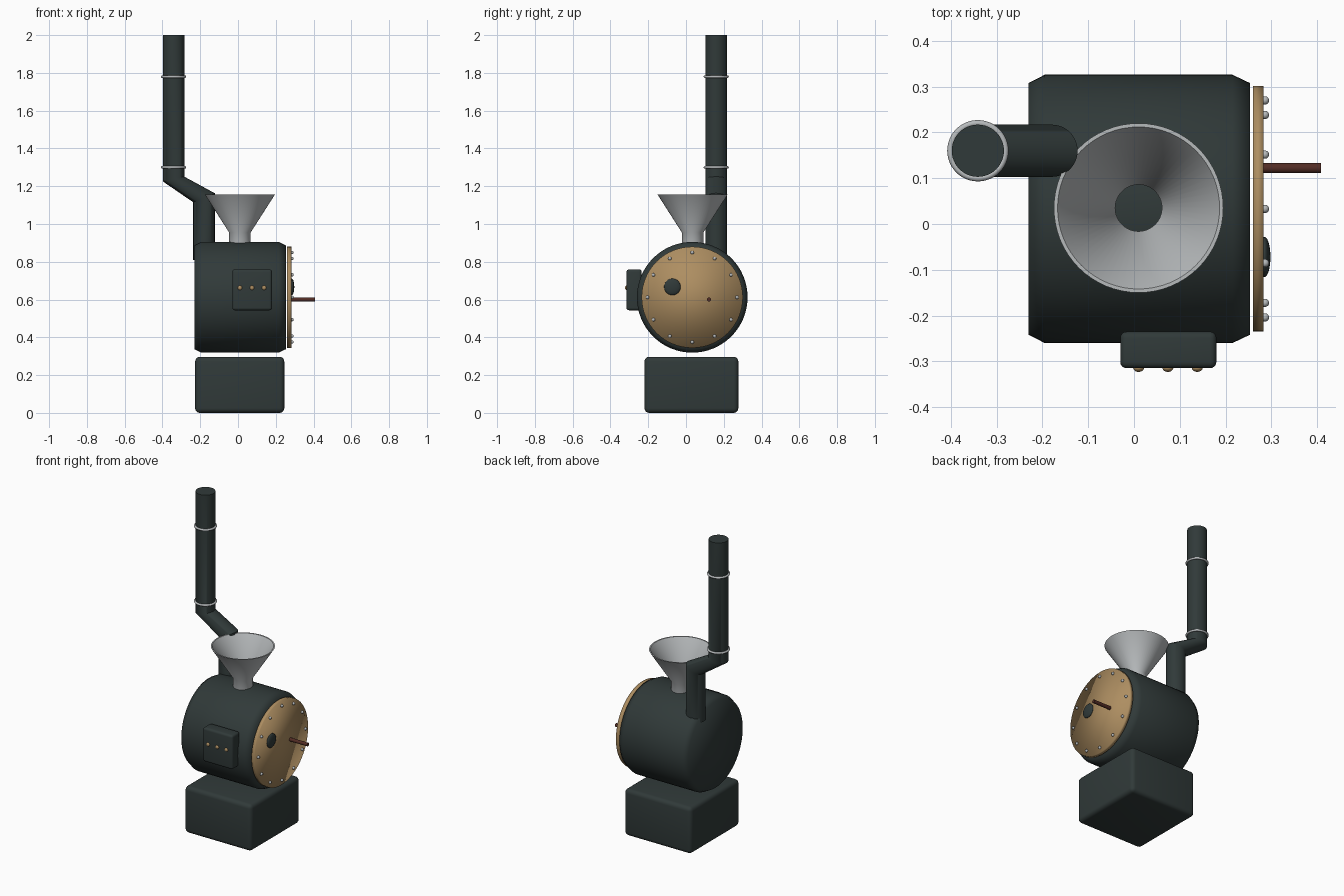
import bpy, bmesh, math
from mathutils import Matrix, Vector

if "Cube" in bpy.data.objects:
    bpy.data.objects.remove(bpy.data.objects["Cube"])


def material(name, rgb):
    m = bpy.data.materials.new(name)
    m.diffuse_color = (*rgb, 1)
    m.use_nodes = True
    m.node_tree.nodes["Principled BSDF"].inputs["Base Color"].default_value = m.diffuse_color
    return m


IRON = material("dark_iron", (0.03, 0.042, 0.041))
BRASS = material("brass", (0.42, 0.27, 0.12))
STEEL = material("pale_steel", (0.47, 0.49, 0.50))
WOOD = material("red_wood", (0.085, 0.025, 0.018))
ALONG_X = Matrix.Rotation(math.pi / 2, 4, 'Y')
CY, CZ = 0.033, 0.612          # drum axis


def finish(bm, name, mat, angle=None):
    bmesh.ops.recalc_face_normals(bm, faces=bm.faces)
    me = bpy.data.meshes.new(name)
    bm.to_mesh(me)
    bm.free()
    ob = bpy.data.objects.new(name, me)
    bpy.context.collection.objects.link(ob)
    me.materials.append(mat)
    for p in me.polygons:
        p.use_smooth = True
    if angle:
        me.set_sharp_from_angle(angle=math.radians(angle))
    return ob


def loft(name, mat, rings, closed=False, angle=None):
    """Bridge rings of points; cap the ends, or join them when closed."""
    bm = bmesh.new()
    vs = [[bm.verts.new(p) for p in r] for r in rings]
    n = len(vs[0])
    pairs = list(zip(vs, vs[1:])) + ([(vs[-1], vs[0])] if closed else [])
    for a, b in pairs:
        for i in range(n):
            j = (i + 1) % n
            bm.faces.new((a[i], a[j], b[j], b[i]))
    if not closed:
        bm.faces.new(vs[0])
        bm.faces.new(vs[-1])
    return finish(bm, name, mat, angle)


def lathe(name, mat, profile, centre, rot=Matrix(), sides=64, closed=False, angle=None):
    """Revolve (radius, height) pairs around z, then rotate and place."""
    place = Matrix.Translation(centre) @ rot
    rings = [[place @ Vector((r * math.cos(t), r * math.sin(t), h))
              for t in (2 * math.pi * i / sides for i in range(sides))]
             for r, h in profile]
    return loft(name, mat, rings, closed, angle)


def rounded_box(name, lo, hi, bevel):
    lo, hi = Vector(lo), Vector(hi)
    bm = bmesh.new()
    bmesh.ops.create_cube(bm, size=1, matrix=Matrix.Translation((lo + hi) / 2)
                          @ Matrix.Diagonal((*(hi - lo), 1)))
    bmesh.ops.bevel(bm, geom=bm.edges[:], offset=bevel, segments=4,
                    profile=0.5, affect='EDGES')
    return finish(bm, name, IRON, 40)


def ball(name, mat, centre, size):
    bm = bmesh.new()
    bmesh.ops.create_uvsphere(bm, u_segments=24, v_segments=12, radius=1,
                              matrix=Matrix.Translation(centre) @ Matrix.Diagonal((*size, 1)))
    return finish(bm, name, mat)


# base and drum
rounded_box("base", (-0.227, -0.22, 0), (0.245, 0.277, 0.297), 0.025)
lathe("drum", IRON, [(0.275, -0.23), (0.293, -0.195), (0.293, 0.215), (0.275, 0.253)],
      (0, CY, CZ), ALONG_X)

# front plate with its ring of rivets, window and handle
lathe("front_plate", BRASS, [(0.268, 0.26), (0.268, 0.283)], (0, CY, CZ), ALONG_X)
for i in range(12):
    t = i * math.pi / 6
    ball("rivet", STEEL, (0.286, CY + 0.237 * math.cos(t), CZ + 0.237 * math.sin(t)),
         (0.009,) * 3)
ball("window", IRON, (0.285, -0.072, 0.667), (0.013, 0.044, 0.044))
lathe("handle", WOOD, [(0.011, 0.275), (0.011, 0.408)], (0, 0.122, 0.60),
      ALONG_X, 24, angle=40)

# control box with buttons
rounded_box("control_box", (-0.03, -0.315, 0.543), (0.18, -0.235, 0.76), 0.014)
for x in (0.01, 0.074, 0.138):
    ball("button", BRASS, (x, -0.314, 0.662), (0.012, 0.009, 0.012))

# open hopper, a thin funnel with a hollow neck
lathe("hopper", STEEL, [(0.057, 0.86), (0.057, 0.955), (0.185, 1.155),
                        (0.177, 1.155), (0.051, 0.957), (0.051, 0.86)],
      (0.01, 0.035, 0), closed=True, angle=35)

# chimney: tilted rings (centre x, centre z, slope) give the two elbows
path = [(-0.18, 0.81, 0), (-0.18, 1.139, 0.42), (-0.341, 1.238, 0.22), (-0.341, 2.0, 0)]
R, N = 0.057, 48
loft("chimney", IRON,
     [[(x + R * math.cos(t), 0.16 + R * math.sin(t), z + s * R * math.cos(t))
       for t in (2 * math.pi * i / N for i in range(N))] for x, z, s in path], angle=40)

# chimney clamps
for z in (1.30, 1.78):
    lathe("clamp", STEEL, [(0.060 + 0.007 * math.cos(a), 0.007 * math.sin(a))
                           for a in (i * math.pi / 4 for i in range(8))],
          (-0.341, 0.16, z), sides=48, closed=True)
